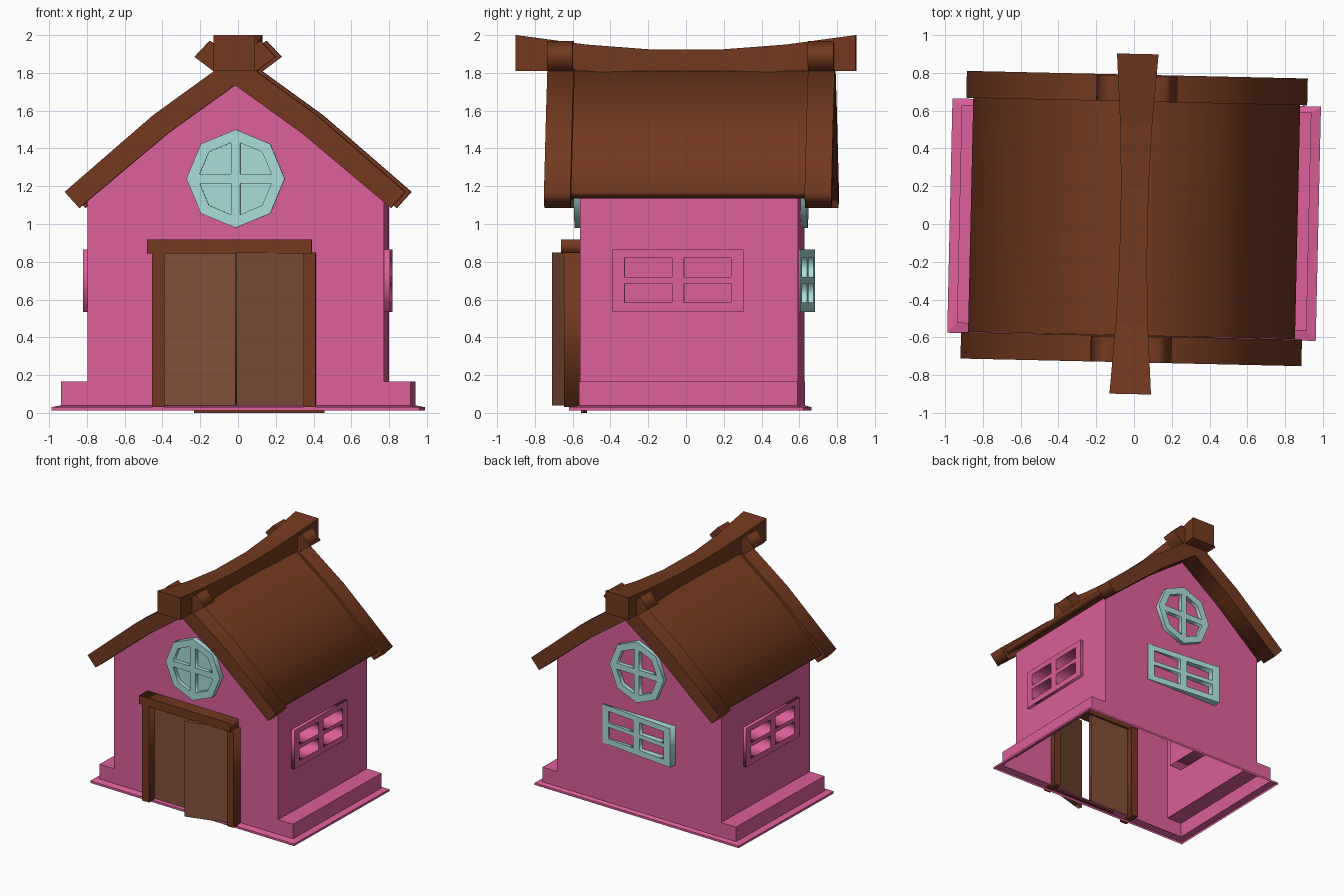
import bpy, bmesh
from math import radians, cos, sin, pi
from mathutils import Matrix

if "Cube" in bpy.data.objects:
    bpy.data.objects.remove(bpy.data.objects["Cube"])

TURN = Matrix.Rotation(radians(-1.28), 4, 'Z')   # whole house sits slightly turned


def material(name, rgb):
    m = bpy.data.materials.new(name)
    m.diffuse_color = (*rgb, 1)
    m.use_nodes = True
    m.node_tree.nodes["Principled BSDF"].inputs["Base Color"].default_value = m.diffuse_color
    return m


PINK = material("pink", (0.72, 0.115, 0.33))
BROWN = material("brown", (0.17, 0.04, 0.014))
LEAF = material("door_brown", (0.22, 0.08, 0.04))
TEAL = material("teal", (0.40, 0.72, 0.70))


def add(name, mesh, mat):
    mesh.materials.clear()
    mesh.materials.append(mat)
    mesh.transform(TURN)
    ob = bpy.data.objects.new(name, mesh)
    bpy.context.collection.objects.link(ob)
    return ob


def rect(x0, x1, z0, z1):
    return [(x0, z0), (x1, z0), (x1, z1), (x0, z1)]


def prism(name, loops, y0, y1, mat, turn=0, cx=0, tilt=0):
    """Upright profile (first loop outer, rest holes) extruded from y0 to y1."""
    cu = bpy.data.curves.new(name, 'CURVE')
    cu.dimensions = '2D'
    cu.fill_mode = 'BOTH'
    cu.extrude = abs(y1 - y0) / 2
    for loop in loops:
        sp = cu.splines.new('POLY')
        sp.points.add(len(loop) - 1)
        for p, (x, z) in zip(sp.points, loop):
            p.co = (x, z, 0, 1)
        sp.use_cyclic_u = True
    tmp = bpy.data.objects.new("tmp", cu)
    bpy.context.collection.objects.link(tmp)
    deps = bpy.context.evaluated_depsgraph_get()
    mesh = bpy.data.meshes.new_from_object(tmp.evaluated_get(deps))
    bpy.data.objects.remove(tmp)
    mesh.transform(Matrix.Rotation(radians(turn), 4, 'Z')
                   @ Matrix.Translation((cx, (y0 + y1) / 2, 0))
                   @ Matrix.Rotation(radians(tilt), 4, 'Z')
                   @ Matrix.Rotation(pi / 2, 4, 'X'))
    return add(name, mesh, mat)


def rings(name, loops, mat, caps):
    """Skin a list of equal-sized closed loops."""
    bm = bmesh.new()
    vs = [[bm.verts.new(p) for p in loop] for loop in loops]
    n = len(loops[0])
    for a, b in zip(vs, vs[1:]):
        for i in range(n):
            bm.faces.new((a[i], a[(i + 1) % n], b[(i + 1) % n], b[i]))
    if caps:
        bm.faces.new(vs[0][::-1])
        bm.faces.new(vs[-1])
        bmesh.ops.recalc_face_normals(bm, faces=bm.faces)
    mesh = bpy.data.meshes.new(name)
    bm.to_mesh(mesh)
    bm.free()
    return add(name, mesh, mat)


def mirrored(half):
    """Right half of a profile -> full symmetric profile, left to right."""
    return [(-x, z) for x, z in half] + [(x, z) for x, z in half[::-1] if x]


# Base plate: open skirt with a sloped top
def base_loop(x, y0, y1, z):
    return [(-x, y0, z), (x, y0, z), (x, y1, z), (-x, y1, z)]


F, B = -0.545, 0.61
rings("base_plate", [base_loop(0.975, -0.597, 0.643, 0.012),
                     base_loop(0.975, -0.597, 0.643, 0.03),
                     base_loop(0.925, F, B, 0.04)], PINK, False)

# Gable walls, front with a doorway
gable = mirrored([(0.925, 0.04), (0.925, 0.165), (0.785, 0.165), (0.785, 1.13),
                  (0.36, 1.495), (0, 1.76)])
doorway = [(0.38, 0.04), (0.38, 0.845), (-0.38, 0.845), (-0.38, 0.04)]
prism("front_wall", [gable + doorway], F, F, PINK)
prism("back_wall", [gable], -B, -B, PINK, turn=180)

# Window shapes
four_panes = [rect(x, x + 0.25, z, z + 0.1)
              for x in (-0.282, 0.032) for z in (0.585, 0.72)]
frame = rect(-0.347, 0.347, 0.535, 0.865)

# Side walls, stepped footing and deep-set side windows
for side, turn, c in (("right", 90, -0.025), ("left", -90, 0.025)):
    s = 1 if side == "right" else -1
    y0, y1 = (F, B) if s > 0 else (-B, -F)
    prism(side + "_wall", [rect(y0, y1, 0.165, 1.14),
                           rect(c - 0.34, c + 0.34, 0.54, 0.86)],
          -0.785, -0.785, PINK, turn)
    prism(side + "_footing", [rect(y0, y1, 0.04, 0.165)], -0.925, -0.925, PINK, turn)
    ledge = bpy.data.meshes.new(side + "_ledge")
    pts = [(s * 0.785, F, 0.165), (s * 0.925, F, 0.165),
           (s * 0.925, B, 0.165), (s * 0.785, B, 0.165)]
    ledge.from_pydata(pts[::s], [], [(0, 1, 2, 3)])
    add(side + "_ledge", ledge, PINK)
    prism(side + "_window", [frame] + four_panes, -0.812, -0.68, PINK, turn, cx=c)
    prism(side + "_window_back", [frame], -0.68, -0.67, PINK, turn, cx=c)

# Back window, hung slightly askew
prism("back_window", [frame] + four_panes, -0.645, -0.575, TEAL, 180, tilt=-5)

# Octagonal windows with cross bars
CZ, BAR = 1.24, 0.025
octagon = [(0.26 * cos(i * pi / 4), CZ + 0.26 * sin(i * pi / 4)) for i in range(8)]
quarter = [(BAR, BAR), (0.19, BAR), (0.141, 0.141), (BAR, 0.19)]
quarters = [[(sx * x, CZ + sz * z) for x, z in quarter]
            for sx in (1, -1) for sz in (1, -1)]
prism("front_round_window", [octagon] + quarters, F - 0.045, F, TEAL)
prism("front_round_glass", [octagon], F - 0.012, F - 0.002, TEAL)
prism("back_round_window", [octagon] + quarters, -B - 0.035, -B, TEAL, turn=180)

# Roof slab and thicker gable boards
slab_top = mirrored([(0.865, 1.17), (0.42, 1.555), (0, 1.865)])
slab_low = mirrored([(0.83, 1.135), (0.37, 1.505), (0, 1.77)])
board_top = mirrored([(0.902, 1.17), (0.435, 1.575), (0, 1.89)])
board_low = mirrored([(0.825, 1.085), (0.355, 1.48), (0, 1.735)])
prism("roof", [slab_top + slab_low[::-1]], -0.59, 0.65, BROWN)
stub = [(0.215, 1.885), (0.135, 1.97), (-0.03, 1.86), (0.0, 1.76), (0.115, 1.81)]
for end, y0, y1 in (("front", -0.732, -0.592), ("back", 0.648, 0.79)):
    prism(end + "_gable_board", [board_top + board_low[::-1]], y0, y1, BROWN)
    for side, s in (("right", 1), ("left", -1)):
        prism(f"{end}_{side}_board_tip", [[(s * x, z) for x, z in stub]],
              y0, y1 - 0.005, BROWN)

# Sagging ridge beam
half = [(0.9, 0.11, 1.81, 2.0), (0.53, 0.085, 1.81, 1.95), (0.2, 0.073, 1.785, 1.925)]
stations = [(-y, w, a, b) for y, w, a, b in half] + half[::-1]
rings("ridge_beam", [[(-w, y, a), (w, y, a), (w, y, b), (-w, y, b)]
                     for y, w, a, b in stations], BROWN, True)

# Door frame, closed left leaf, right leaf ajar
prism("left_door_post", [rect(-0.44, -0.375, 0.03, 0.85)], -0.65, -0.50, BROWN)
prism("right_door_post", [rect(0.362, 0.424, 0.03, 0.85)], -0.637, -0.50, BROWN)
prism("door_lintel", [rect(-0.466, 0.404, 0.845, 0.918)], -0.652, -0.53, BROWN)
prism("left_door_leaf", [rect(-0.38, 0.0, 0.04, 0.848)], -0.58, -0.55, LEAF)
prism("right_door_leaf", [rect(-0.19, 0.19, 0.04, 0.848)], -0.655, -0.62, LEAF,
      cx=0.185, tilt=17)
prism("door_sill", [rect(-0.22, 0.47, 0.0, 0.012)], -0.545, -0.53, BROWN)
